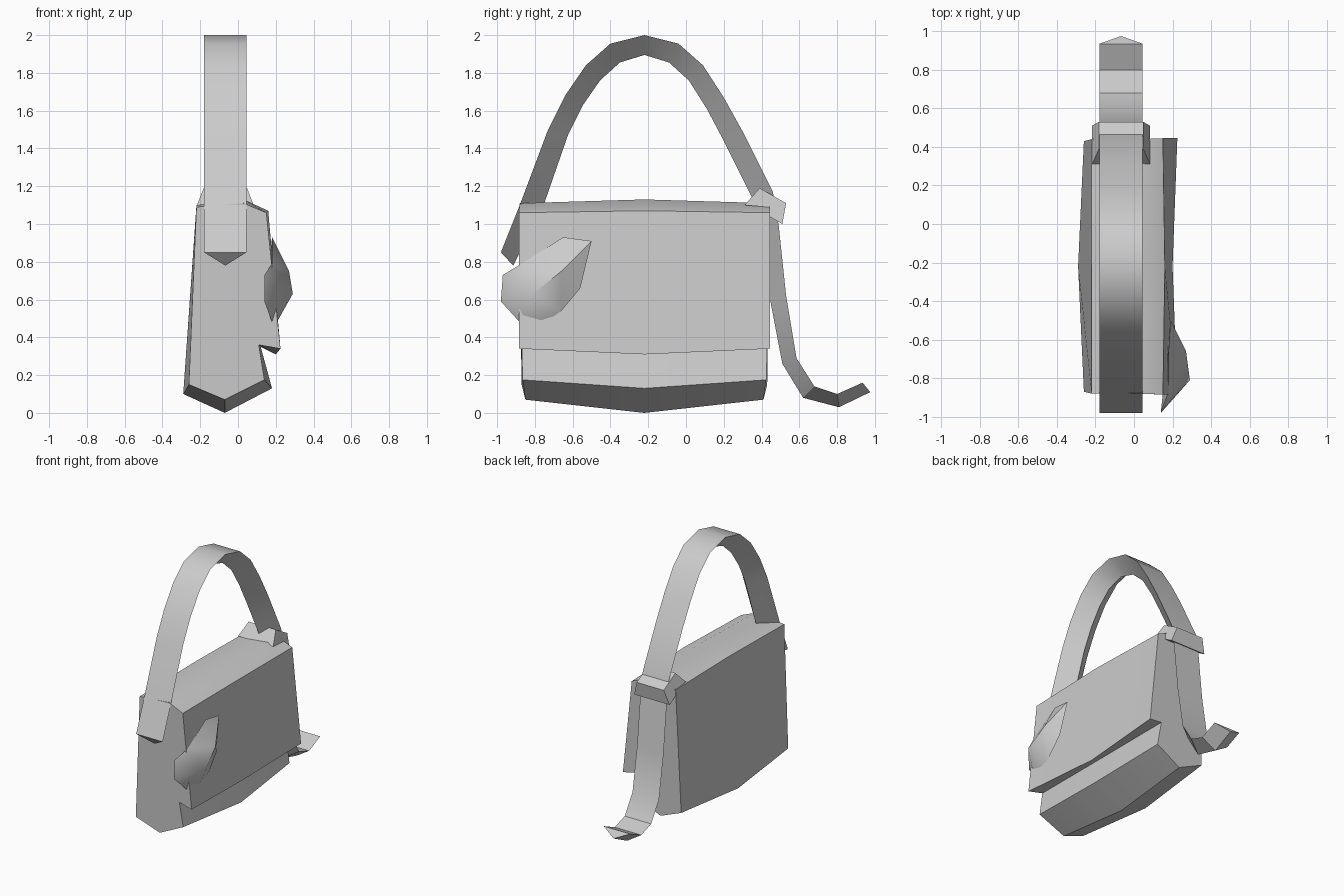
import bpy, bmesh, math
from mathutils import Vector

if "Cube" in bpy.data.objects:
    bpy.data.objects.remove(bpy.data.objects["Cube"])

gray = bpy.data.materials.new("light_gray")
gray.diffuse_color = (0.6, 0.6, 0.6, 1)
gray.use_nodes = True
gray.node_tree.nodes["Principled BSDF"].inputs["Base Color"].default_value = gray.diffuse_color


def finish(name, bm, smooth=True):
    bmesh.ops.recalc_face_normals(bm, faces=bm.faces)
    mesh = bpy.data.meshes.new(name)
    bm.to_mesh(mesh)
    bm.free()
    ob = bpy.data.objects.new(name, mesh)
    bpy.context.collection.objects.link(ob)
    mesh.materials.append(gray)
    if smooth:
        bpy.ops.object.select_all(action='DESELECT')
        ob.select_set(True)
        bpy.context.view_layer.objects.active = ob
        bpy.ops.object.shade_smooth_by_angle(angle=math.radians(30))
    return ob


def loft(name, rings, smooth=True):
    """Join closed rings of equal length and cap both ends."""
    bm = bmesh.new()
    rows = [[bm.verts.new(p) for p in ring] for ring in rings]
    n = len(rows[0])
    for a, b in zip(rows, rows[1:]):
        for i in range(n):
            j = (i + 1) % n
            bm.faces.new((a[i], a[j], b[j], b[i]))
    bm.faces.new(rows[0])
    bm.faces.new(rows[-1])
    return finish(name, bm, smooth)


# Bag body with overhanging flap: (x, z) section at the ends and the middle
CY = -0.22
end = [(-0.22, 1.09), (-0.26, 0.15), (-0.07, 0.07), (0.14, 0.175),
       (0.11, 0.36), (0.225, 0.34), (0.15, 1.06), (0.03, 1.11)]
mid = [(-0.22, 1.10), (-0.29, 0.10), (-0.07, 0.0), (0.18, 0.13),
       (0.12, 0.35), (0.20, 0.31), (0.16, 1.07), (0.03, 1.13)]
half = [0.66, 0.65, 0.63, 0.645, 0.65, 0.665, 0.665, 0.66]


def body_end(s):
    return [(x, CY + s * h, z) for (x, z), h in zip(end, half)]


loft("bag_body", [body_end(-1), [(x, CY, z) for x, z in mid], body_end(1)])

# Strap with triangular section: (y, z) of flat outer side, then of inner ridge
outer = [(-0.98, 0.85), (-0.88, 1.10), (-0.73, 1.50), (-0.64, 1.68), (-0.53, 1.84),
         (-0.40, 1.955), (-0.22, 2.0), (-0.04, 1.955), (0.09, 1.84), (0.20, 1.67),
         (0.30, 1.49), (0.46, 1.17), (0.49, 1.0), (0.53, 0.62), (0.585, 0.29),
         (0.68, 0.14), (0.80, 0.10), (0.935, 0.16)]
ridge = [(-0.915, 0.78), (-0.75, 1.11), (-0.625, 1.47), (-0.545, 1.63), (-0.455, 1.76),
         (-0.35, 1.855), (-0.22, 1.895), (-0.09, 1.855), (0.015, 1.76), (0.11, 1.61),
         (0.20, 1.44), (0.36, 1.12), (0.41, 1.0), (0.445, 0.60), (0.51, 0.26),
         (0.62, 0.08), (0.81, 0.03), (0.975, 0.11)]
loft("shoulder_strap", [[(-0.18, a, b), (0.045, a, b), (-0.067, c, d)]
                        for (a, b), (c, d) in zip(outer, ridge)])

# Buckle wrapped over the rear corner: (y, z, half width)
buckle = [(0.31, 1.10, 0.15), (0.39, 1.19, 0.115), (0.53, 1.11, 0.115),
          (0.51, 1.0, 0.15), (0.44, 1.04, 0.15), (0.43, 1.09, 0.15)]
loft("rear_buckle", [[(-0.067 + s * w, y, z) for y, z, w in buckle]
                     for s in (-1, 1)], smooth=False)

# Leaf-shaped clasp: domed fan around a ridge on the front corner of the flap
rim = [(0.19, -0.50, 0.91), (0.18, -0.65, 0.93), (0.18, -0.87, 0.79), (0.14, -0.97, 0.73),
       (0.14, -0.98, 0.59), (0.18, -0.88, 0.48), (0.20, -0.76, 0.47),
       (0.215, -0.66, 0.54), (0.21, -0.56, 0.66)]
bm = bmesh.new()
r = [bm.verts.new(p) for p in rim]
peak = bm.verts.new((0.29, -0.81, 0.63))
crest = bm.verts.new((0.27, -0.66, 0.75))
back = bm.verts.new((0.16, -0.78, 0.68))
for i in range(len(r)):
    a, b = r[i], r[(i + 1) % len(r)]
    bm.faces.new((a, b, crest if i in (0, 1, 7, 8) else peak))
    bm.faces.new((b, a, back))
bm.faces.new((r[2], peak, crest))
bm.faces.new((r[7], crest, peak))
finish("leaf_clasp", bm)
